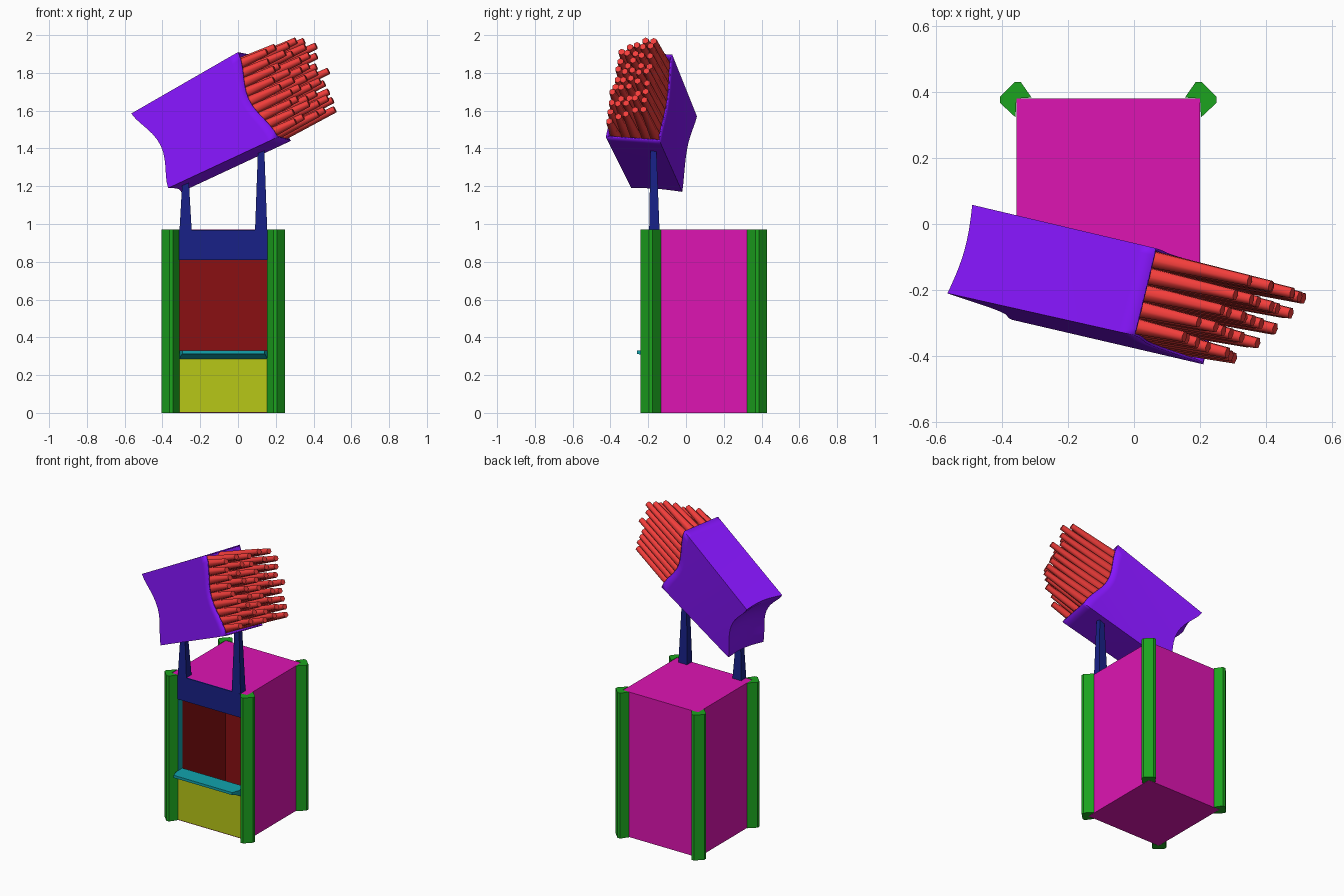
import bpy, bmesh, math, random
from mathutils import Vector

if "Cube" in bpy.data.objects:
    bpy.data.objects.remove(bpy.data.objects["Cube"])

random.seed(4)
CX, CY, HX, HY, TOP = -0.078, 0.095, 0.278, 0.285, 0.97
XL, XR = -0.31, 0.155          # window opening
YF, YI = -0.19, -0.145         # front wall faces


def mat(name, c):
    """Material from a display (sRGB) colour."""
    m = bpy.data.materials.new(name)
    m.diffuse_color = (*[((v + 0.055) / 1.055) ** 2.4 if v > 0.04 else v / 12.92 for v in c], 1)
    m.use_nodes = True
    m.node_tree.nodes["Principled BSDF"].inputs["Base Color"].default_value = m.diffuse_color
    return m


MAGENTA = mat("magenta", (0.87, 0.08, 0.70))
GREEN = mat("green", (0.11, 0.64, 0.12))
YELLOW = mat("yellow", (0.72, 0.78, 0.09))
NAVY = mat("navy", (0.095, 0.13, 0.53))
RED = mat("dark_red", (0.54, 0.06, 0.07))
TEAL = mat("teal", (0.07, 0.64, 0.68))
PURPLE = mat("purple", (0.52, 0.08, 0.98))
FRY = mat("fry_red", (0.95, 0.24, 0.23))


def finish(name, bm, m, smooth=None):
    me = bpy.data.meshes.new(name)
    bm.to_mesh(me)
    bm.free()
    ob = bpy.data.objects.new(name, me)
    bpy.context.collection.objects.link(ob)
    me.materials.append(m)
    if smooth:
        bpy.ops.object.select_all(action='DESELECT')
        ob.select_set(True)
        bpy.context.view_layer.objects.active = ob
        bpy.ops.object.shade_smooth_by_angle(angle=math.radians(smooth))
    return ob


def loft(bm, a, b):
    """Solid between two matching outlines."""
    va, vb = [bm.verts.new(p) for p in a], [bm.verts.new(p) for p in b]
    faces = [bm.faces.new(va), bm.faces.new(vb)]
    n = len(a)
    for i in range(n):
        j = (i + 1) % n
        faces.append(bm.faces.new((va[i], va[j], vb[j], vb[i])))
    bmesh.ops.recalc_face_normals(bm, faces=faces)


def rect(x0, x1, y0, y1, z):
    return [(x0, y0, z), (x1, y0, z), (x1, y1, z), (x0, y1, z)]


def box(name, m, x0, x1, y0, y1, z0, z1, open_front=False, flip=False):
    bm = bmesh.new()
    loft(bm, rect(x0, x1, y0, y1, z0), rect(x0, x1, y0, y1, z1))
    if open_front:
        front = [f for f in bm.faces if f.normal.y < -0.5]
        bmesh.ops.delete(bm, geom=front, context='FACES_ONLY')
    if flip:
        bmesh.ops.reverse_faces(bm, faces=bm.faces[:])
    return finish(name, bm, m)


# Booth body and hollow interior
box("booth_shell", MAGENTA, CX - HX, CX + HX, CY - HY, CY + HY, 0, TOP, open_front=True)
box("booth_interior", RED, XL, XR, YI, 0.31, 0.02, 0.95, open_front=True, flip=True)

# Front panels and window jambs
box("lower_front_panel", YELLOW, XL - 0.04, XR + 0.04, YF, YI, 0.002, 0.29)
box("header_panel", NAVY, XL - 0.04, XR + 0.04, YF - 0.005, YI, 0.81, TOP - 0.002)
box("left_jamb", TEAL, CX - HX + 0.002, XL, YF, YI, 0.29, 0.81)
box("right_jamb", TEAL, XR, CX + HX - 0.002, YF, YI, 0.29, 0.81)

# Counter shelf, narrowing slightly at the front: (y, z, end inset)
prof = [(YI, 0.285, 0), (YF, 0.285, 0), (-0.24, 0.308, 0.01), (-0.26, 0.313, 0.016),
        (-0.26, 0.33, 0.016), (-0.215, 0.33, 0), (YI, 0.33, 0)]
bm = bmesh.new()
loft(bm, [(XL + i, y, z) for y, z, i in prof], [(XR - i, y, z) for y, z, i in prof])
bmesh.ops.triangulate(bm, faces=[f for f in bm.faces if len(f.verts) > 4])
finish("counter_shelf", bm, TEAL)

# Corner posts wrapped around each corner
sec = [(0, 0), (-0.046, 0.003), (-0.013, 0.05), (0.006, 0.05),
       (0.05, 0.006), (0.05, -0.013), (0.003, -0.057)]
for sx in (-1, 1):
    for sy in (-1, 1):
        pts = [(CX + sx * (HX + x), CY + sy * (HY + y)) for x, y in sec]
        bm = bmesh.new()
        loft(bm, [(x, y, 0) for x, y in pts], [(x, y, TOP + 0.002) for x, y in pts])
        finish("corner_post", bm, GREEN)

# Tapered sign supports
for x0, x1, zt in ((XL, XL + 0.065, 1.26), (XR - 0.065, XR, 1.43)):
    bm = bmesh.new()
    loft(bm, rect(x0, x1, -0.195, -0.14, TOP - 0.01),
         rect(x0 + 0.017, x1 - 0.017, -0.188, -0.158, zt))
    finish("sign_support", bm, NAVY)

# Tilted carton: corners indexed by (t: base-mouth, v: low-high, w: front-back)
C = {(0, 0, 0): (-0.37, -0.29, 1.19), (0, 0, 1): (-0.30, -0.02, 1.17),
     (0, 1, 0): (-0.565, -0.21, 1.585), (0, 1, 1): (-0.49, 0.058, 1.57),
     (1, 0, 0): (0.21, -0.425, 1.46), (1, 0, 1): (0.28, -0.14, 1.44),
     (1, 1, 0): (0.0, -0.337, 1.91), (1, 1, 1): (0.065, -0.073, 1.897)}


def point(t, v, w):
    p = Vector()
    for (a, b, c), q in C.items():
        p += Vector(q) * ((t if a else 1 - t) * (v if b else 1 - v) * (w if c else 1 - w))
    return p


def carton(s, v, w):
    """Carton point with concave base and dipped mouth edges."""
    sv, sw = math.sin(math.pi * v), math.sin(math.pi * w)
    lo = 0.1 * abs(sv) ** 1.5 + 0.025 * sw
    hi = 1 - 0.085 * sv * sv
    return point(lo + (hi - lo) * s, v, w)


bm = bmesh.new()
N = 12
sides = [lambda a, b: carton(a, b, 0), lambda a, b: carton(a, b, 1),
         lambda a, b: carton(a, 0, b), lambda a, b: carton(a, 1, b),
         lambda a, b: carton(0, a, b)]
for f in sides:
    g = [[bm.verts.new(f(i / N, j / N)) for j in range(N + 1)] for i in range(N + 1)]
    for i in range(N):
        for j in range(N):
            bm.faces.new((g[i][j], g[i + 1][j], g[i + 1][j + 1], g[i][j + 1]))
bmesh.ops.remove_doubles(bm, verts=bm.verts[:], dist=0.0005)
bmesh.ops.recalc_face_normals(bm, faces=bm.faces[:])
ob = finish("fry_carton", bm, PURPLE, 40)
sol = ob.modifiers.new("thickness", 'SOLIDIFY')
sol.thickness, sol.offset = 0.008, -1

# Fries: staggered tapered sticks, longer towards the back
bm = bmesh.new()
ring = [(math.cos(i * math.pi / 3), math.sin(i * math.pi / 3)) for i in range(6)]
for r in range(9):
    for k in range(5):
        v = 0.08 + 0.83 * (r + 0.25 * (k % 2)) / 8.25
        w = 0.12 + 0.76 * k / 4
        d = Vector((1, -0.22, 0.5 - 0.05 * v)).normalized()
        mouth = point(1, v, w)
        out = 0.11 + 0.25 * w + random.uniform(-0.04, 0.03)
        out = min(out, (1.982 - mouth.z) / d.z)
        a, b = mouth - d * 0.1, mouth + d * out
        x = d.cross(Vector((0, 1, 0))).normalized()
        y = d.cross(x)
        loft(bm, [a + (x * c + y * s) * 0.031 for c, s in ring],
             [b + (x * c + y * s) * 0.018 for c, s in ring])
finish("fries", bm, FRY, 65)
